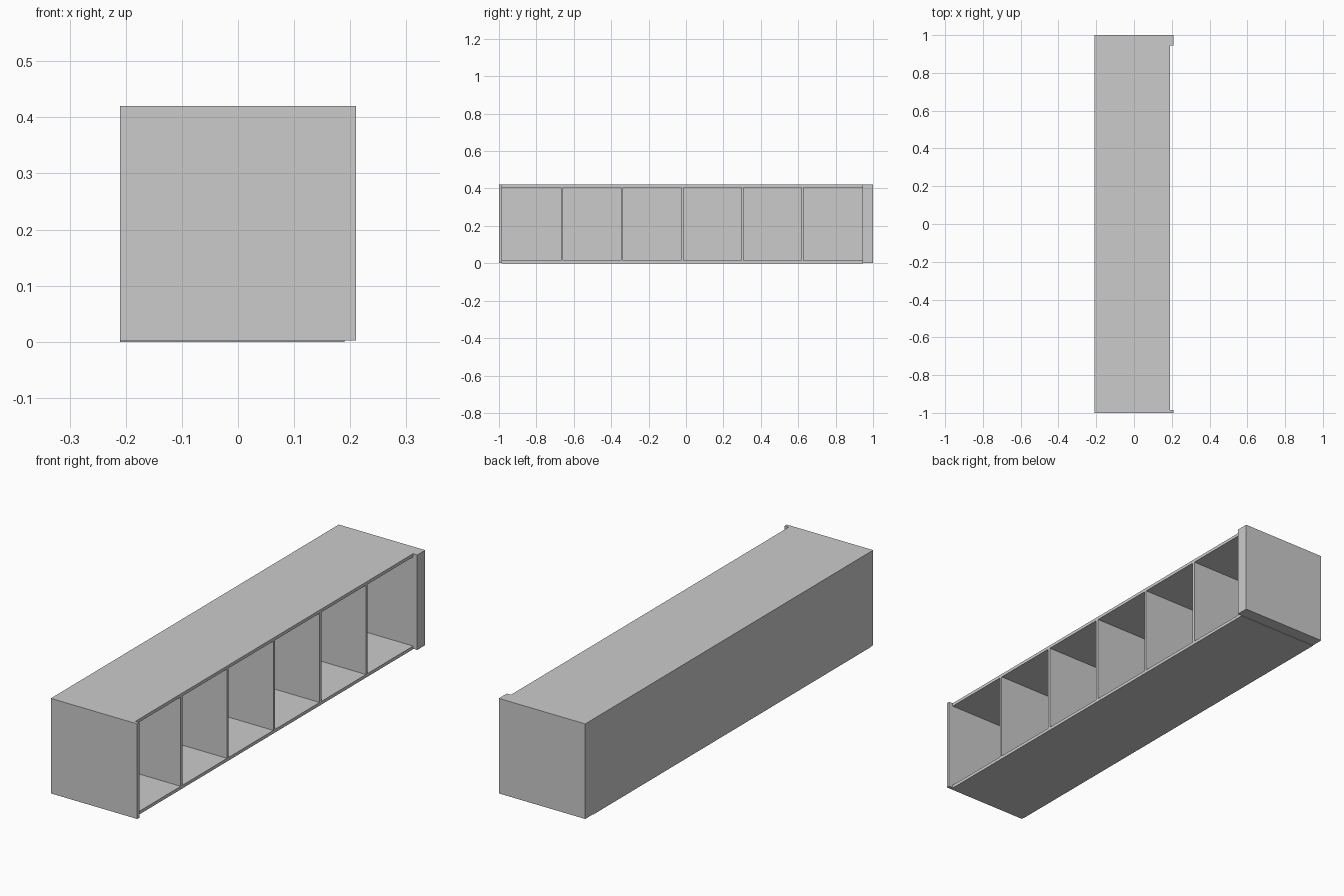
import bpy

if "Cube" in bpy.data.objects:
    bpy.data.objects.remove(bpy.data.objects["Cube"])


def box(name, x0, x1, y0, y1, z0, z1):
    """Axis-aligned board given by its limits."""
    bpy.ops.mesh.primitive_cube_add(
        size=1, location=((x0 + x1) / 2, (y0 + y1) / 2, (z0 + z1) / 2))
    ob = bpy.context.object
    ob.name = ob.data.name = name
    ob.scale = (x1 - x0, y1 - y0, z1 - z0)
    bpy.ops.object.transform_apply(location=False, rotation=False, scale=True)
    return ob


BACK, SHELF_FRONT, END_FRONT = -0.21, 0.19, 0.21
Y0, Y1 = -0.985, 0.945      # inner faces of the end panels
HEIGHT, BOARD, BACK_T, DIV_T = 0.42, 0.014, 0.008, 0.012
INNER_BACK = BACK + BACK_T

# End panels: a thin one and a thick one, both proud of the shelf front
box("thin_end_panel", BACK, END_FRONT, -1, Y0, 0.002, HEIGHT)
box("thick_end_panel", BACK, END_FRONT, Y1, 1, 0.002, HEIGHT)

# Top, bottom and back boards between the ends
box("bottom_board", INNER_BACK, SHELF_FRONT, Y0, Y1, 0, BOARD)
box("top_board", INNER_BACK, SHELF_FRONT, Y0, Y1, HEIGHT - BOARD, HEIGHT)
box("back_panel", BACK, INNER_BACK, Y0, Y1, 0, HEIGHT)

# Five dividers making six equal compartments
pitch = (Y1 - Y0) / 6
for i in range(1, 6):
    y = Y0 + i * pitch
    box(f"divider_{i}", INNER_BACK, SHELF_FRONT, y - DIV_T / 2, y + DIV_T / 2,
        BOARD, HEIGHT - BOARD)
